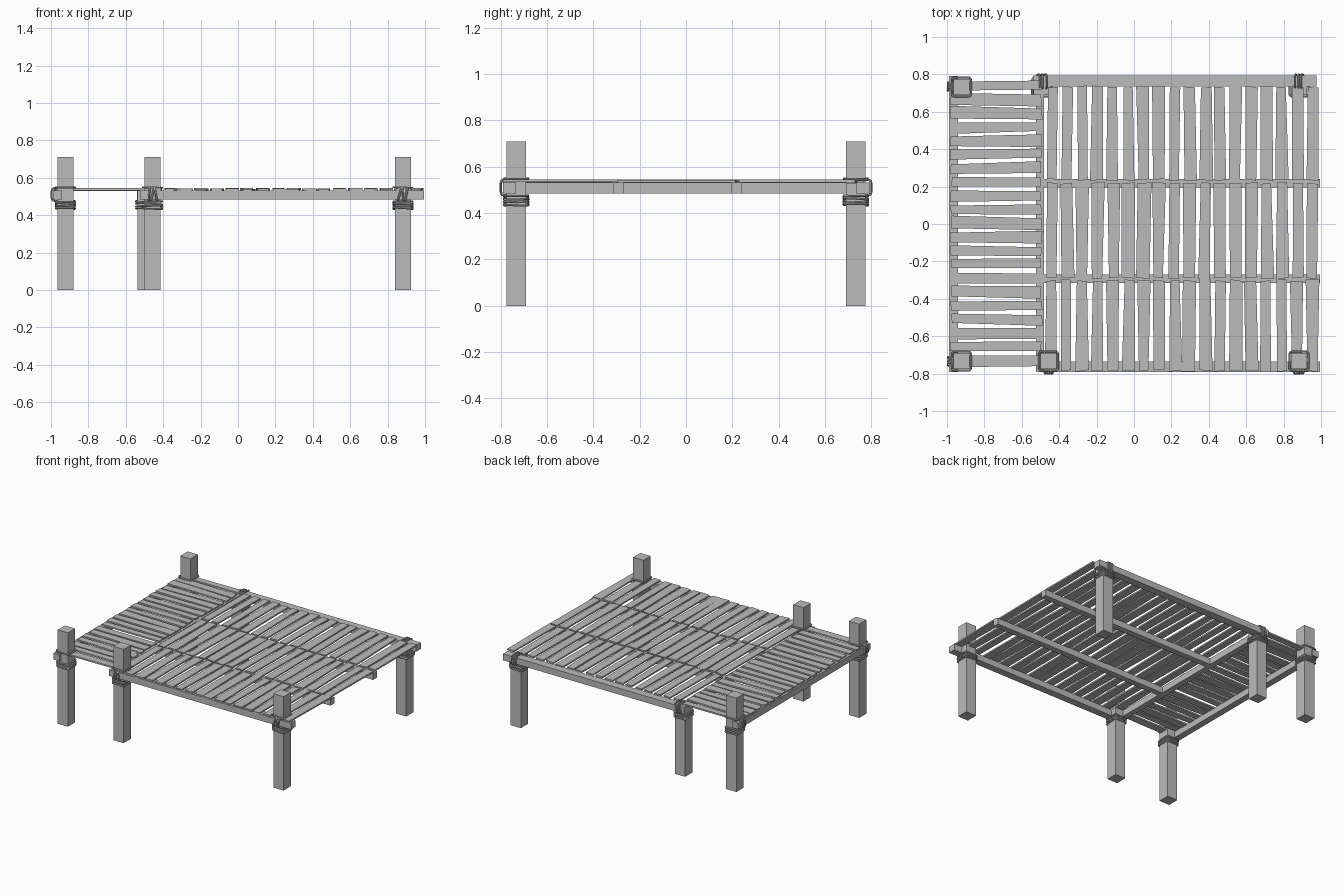
import bpy, bmesh, math, random
from mathutils import Vector, Matrix

random.seed(7)
cube = bpy.data.objects.get("Cube")
if cube:
    bpy.data.objects.remove(cube, do_unlink=True)

# One weathered grey for the whole dock
grey = bpy.data.materials.new("weathered_grey")
grey.use_nodes = True
grey.diffuse_color = (0.5, 0.5, 0.5, 1)
grey.node_tree.nodes["Principled BSDF"].inputs["Base Color"].default_value = (0.5, 0.5, 0.5, 1)


def finish(bm, name):
    bmesh.ops.recalc_face_normals(bm, faces=bm.faces)
    mesh = bpy.data.meshes.new(name)
    bm.to_mesh(mesh)
    bm.free()
    mesh.materials.append(grey)
    obj = bpy.data.objects.new(name, mesh)
    bpy.context.collection.objects.link(obj)
    return obj


def box(name, low, high):
    low, high = Vector(low), Vector(high)
    bm = bmesh.new()
    size = Matrix.Diagonal((high - low).to_4d())
    bmesh.ops.create_cube(bm, size=1, matrix=Matrix.Translation((low + high) / 2) @ size)
    return finish(bm, name)


def wobble(amount):
    return random.uniform(-amount, amount)


def plank(bm, center, start, end, width, along_y):
    """Thin board with uneven, slightly skewed ends."""
    top = DECK + wobble(0.0025)
    outline = []
    for pos, sides in ((start, (-1, 1)), (end, (1, -1))):
        mid, half = center + wobble(0.007), width / 2 + wobble(0.006)
        for s in sides:
            across, along = mid + s * half, pos + wobble(0.006)
            outline.append((across, along) if along_y else (along, across))
    lower = [bm.verts.new((x, y, top - 0.011)) for x, y in outline]
    upper = [bm.verts.new((x, y, top)) for x, y in outline]
    bm.faces.new(lower)
    bm.faces.new(upper)
    for i in range(4):
        j = (i + 1) % 4
        bm.faces.new((lower[i], lower[j], upper[j], upper[i]))


def rope_loop(curve, center, u, v, half_u, half_v):
    """Rounded rectangular loop in the plane spanned by u and v."""
    corner = 0.014
    spline = curve.splines.new("POLY")
    spline.use_cyclic_u = True
    points = []
    for k in range(4):
        su = 1 if k in (0, 3) else -1
        sv = 1 if k < 2 else -1
        for step in range(4):
            a = math.pi / 2 * (k + step / 3)
            points.append(center + u * (su * (half_u - corner) + corner * math.cos(a))
                          + v * (sv * (half_v - corner) + corner * math.sin(a)))
    spline.points.add(len(points) - 1)
    for p, co in zip(spline.points, points):
        p.co = (*co, 1)


X, Y, Z = Vector((1, 0, 0)), Vector((0, 1, 0)), Vector((0, 0, 1))
DECK, BEAM_TOP, BEAM_LOW = 0.543, 0.533, 0.485
HALF = 0.043

# Support posts: name, x, y, height
posts = [
    ("front_right_post", -0.923, -0.733, 0.71),
    ("front_middle_post", -0.457, -0.733, 0.71),
    ("front_left_post", 0.882, -0.733, 0.71),
    ("back_right_post", -0.923, 0.733, 0.71),
    ("back_middle_post", -0.493, 0.733, 0.53),
    ("back_left_post", 0.882, 0.733, 0.53),
]
for name, x, y, height in posts:
    box(name, (x - HALF, y - HALF, 0), (x + HALF, y + HALF, height))

# Frame beams under the deck
beams = [
    ("front_beam", -0.52, 0.995, -0.79, -0.735),
    ("back_beam", -0.54, 0.975, 0.735, 0.795),
    ("side_beam", -0.99, -0.94, -0.79, 0.79),
    ("middle_beam", -0.525, -0.48, -0.79, 0.77),
    ("front_stringer", -0.5, 0.995, -0.315, -0.27),
    ("back_stringer", -0.5, 0.995, 0.195, 0.24),
]
for name, x0, x1, y0, y1 in beams:
    box(name, (x0, y0, BEAM_LOW), (x1, y1, BEAM_TOP))

# Main deck: three rows of boards running front to back
rows = [("front_deck_planks", -0.785, -0.30), ("middle_deck_planks", -0.29, 0.22),
        ("back_deck_planks", 0.235, 0.735)]
for name, start, end in rows:
    bm = bmesh.new()
    for i in range(18):
        plank(bm, -0.44 + i * 0.082, start, end, 0.062, True)
    finish(bm, name)

# Side walkway: boards running crosswise
bm = bmesh.new()
for i in range(21):
    plank(bm, -0.73 + i * 0.0735, -0.98, -0.495, 0.057, False)
finish(bm, "walkway_planks")

# Rope lashings on every post
for name, x, y, height in posts:
    curve = bpy.data.curves.new(name + "_rope", "CURVE")
    curve.dimensions = "3D"
    curve.bevel_depth = 0.0055
    curve.bevel_resolution = 1
    post = Vector((x, y, 0))
    # coils below the beam
    for i in range(4):
        rope_loop(curve, post + Z * (0.437 + i * 0.012),
                  X + Z * wobble(0.06), Y + Z * wobble(0.06), 0.051, 0.051)
    # collar above the deck
    if height > 0.6:
        rope_loop(curve, post + Z * 0.548, X + Z * wobble(0.05), Y, 0.051, 0.051)
    # turns around the beam
    for i in (-1, 0, 1):
        shift = i * 0.018
        if x < -0.9:
            rope_loop(curve, Vector((-0.962, y + shift, 0.511)), X, Z + Y * wobble(0.3), 0.034, 0.034)
        else:
            side = math.copysign(0.763, y)
            rope_loop(curve, Vector((x + shift, side, 0.511)), Y, Z + X * wobble(0.3), 0.036, 0.034)
    rope = bpy.data.objects.new(name + "_rope", curve)
    curve.materials.append(grey)
    bpy.context.collection.objects.link(rope)
    bpy.ops.object.select_all(action="DESELECT")
    rope.select_set(True)
    bpy.context.view_layer.objects.active = rope
    bpy.ops.object.convert(target="MESH")
    bpy.ops.object.shade_smooth_by_angle()
